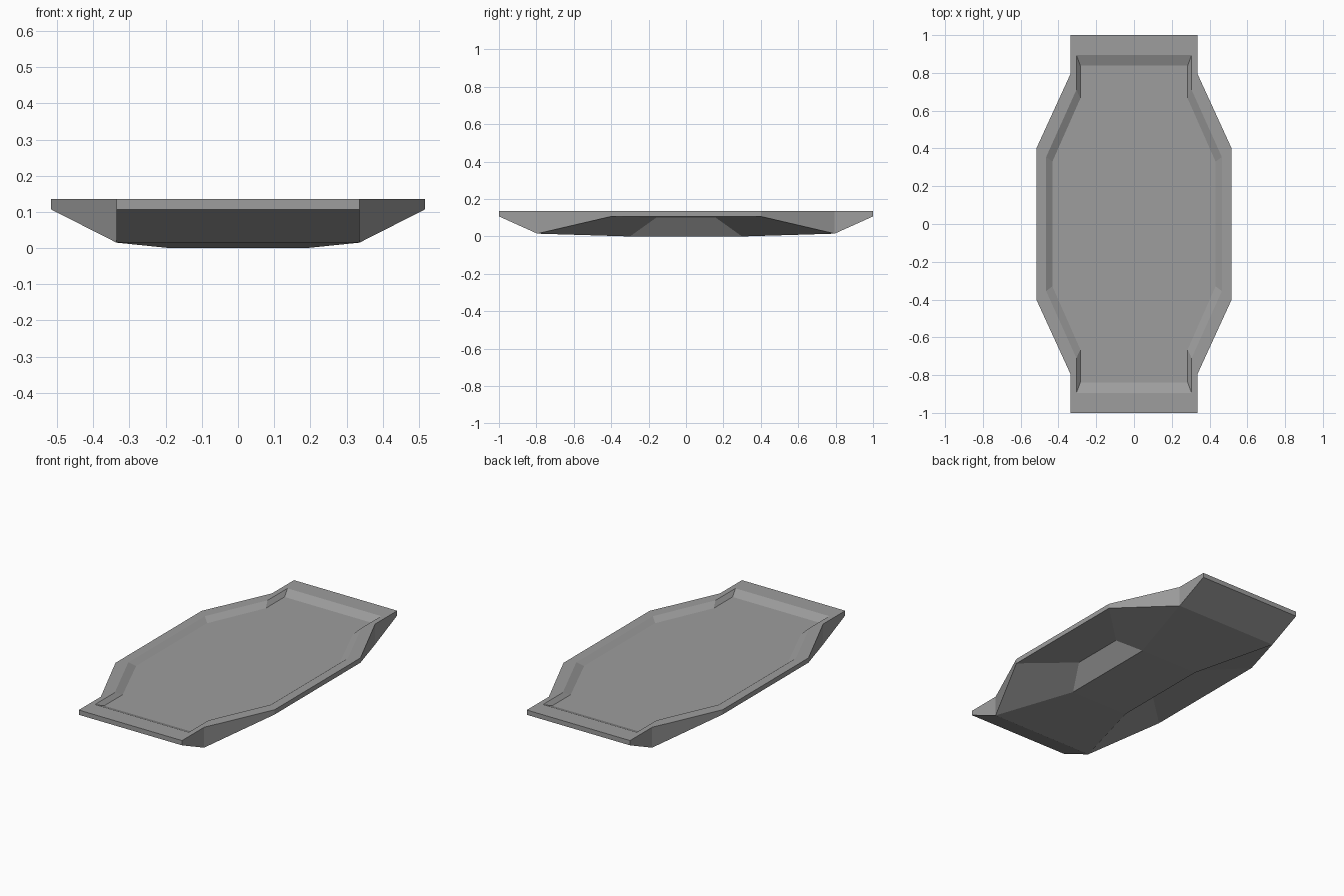
import bpy
import bmesh

cube = bpy.data.objects.get("Cube")
if cube:
    bpy.data.objects.remove(cube, do_unlink=True)

# Single grey material
grey = bpy.data.materials.new("plain_grey")
grey.use_nodes = True
colour = (0.34, 0.34, 0.34, 1.0)
grey.diffuse_color = colour
grey.node_tree.nodes["Principled BSDF"].inputs["Base Color"].default_value = colour

TOP, RIM, FLOOR, HEEL = 0.135, 0.107, 0.112, 0.015


def outline(end_x, end_y, shoulder_y, mid_x, mid_y, z):
    """One quarter of the stretched octagonal outline."""
    return [(0, end_y, z), (end_x, end_y, z), (end_x, shoulder_y, z),
            (mid_x, mid_y, z), (mid_x, 0, z)]


def bridge(a, b):
    return [[a[i], a[i + 1], b[i + 1], b[i]] for i in range(len(a) - 1)]


# Rim, sunken floor and skirt outlines
outer = outline(0.336, 1.0, 0.795, 0.517, 0.40, TOP)
lip = outline(0.305, 0.895, 0.71, 0.465, 0.355, TOP)
floor = outline(0.284, 0.838, 0.665, 0.432, 0.33, FLOOR)
skirt = outline(0.336, 1.0, 0.795, 0.517, 0.40, RIM)
heel = (0.336, 0.795, HEEL)
skirt[2] = heel

# Underside points: centre line, keel corner and side pocket
heel_mid = (0, 0.795, HEEL)
keel, keel_mid, keel_side = (0.19, 0.3, 0), (0, 0.3, 0), (0.19, 0, 0)
pocket, pocket_side = (0.265, 0.16, 0.1), (0.265, 0, 0.1)

quarter = bridge(outer, lip) + bridge(lip, floor) + bridge(outer, skirt)
quarter += [
    floor + [(0, 0, FLOOR)],
    [skirt[0], skirt[1], heel, heel_mid],            # end ramp
    [heel_mid, heel, keel, keel_mid],                # shallow belly slope
    [keel_mid, keel, keel_side, (0, 0, 0)],          # flat keel
    [heel, skirt[3], pocket, keel],                  # pocket flank
    [skirt[3], skirt[4], pocket_side, pocket],       # pocket roof
    [pocket, pocket_side, keel_side, keel],          # pocket wall
]

# Repeat the quarter in all four corners and weld it into one solid
bm = bmesh.new()
for sx in (1, -1):
    for sy in (1, -1):
        for face in quarter:
            bm.faces.new([bm.verts.new((x * sx, y * sy, z)) for x, y, z in face])
bmesh.ops.remove_doubles(bm, verts=bm.verts[:], dist=0.0005)
bmesh.ops.recalc_face_normals(bm, faces=bm.faces[:])

mesh = bpy.data.meshes.new("tray_platform")
bm.to_mesh(mesh)
bm.free()
mesh.materials.append(grey)
tray = bpy.data.objects.new("tray_platform", mesh)
bpy.context.collection.objects.link(tray)
